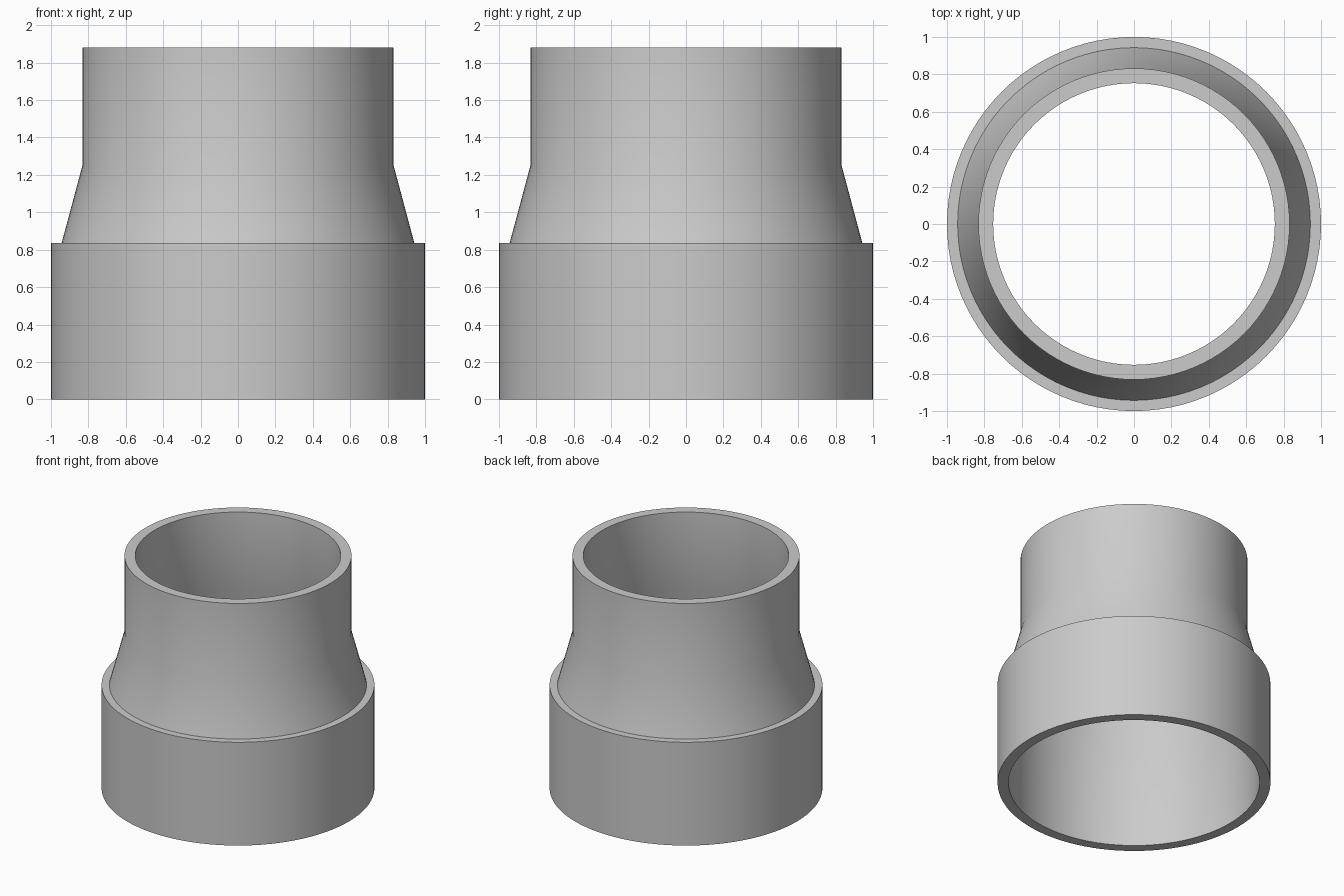
import bpy, bmesh, math

cube = bpy.data.objects.get("Cube")
if cube:
    bpy.data.objects.remove(cube, do_unlink=True)

SEGMENTS = 96

# Plain grey plastic
grey = bpy.data.materials.new("light_grey")
grey.use_nodes = True
colour = (0.6, 0.6, 0.6, 1)
grey.diffuse_color = colour
grey.node_tree.nodes["Principled BSDF"].inputs["Base Color"].default_value = colour


def lathe(name, profile, material):
    """Revolve a closed (radius, height) profile around z."""
    bm = bmesh.new()
    rings = []
    for i in range(SEGMENTS):
        a = 2 * math.pi * i / SEGMENTS
        rings.append([bm.verts.new((r * math.cos(a), r * math.sin(a), z))
                      for r, z in profile])
    n = len(profile)
    for i in range(SEGMENTS):
        here, there = rings[i], rings[(i + 1) % SEGMENTS]
        for j in range(n):
            k = (j + 1) % n
            bm.faces.new((here[j], there[j], there[k], here[k]))
    bmesh.ops.recalc_face_normals(bm, faces=bm.faces)
    mesh = bpy.data.meshes.new(name)
    bm.to_mesh(mesh)
    bm.free()
    mesh.materials.append(material)
    obj = bpy.data.objects.new(name, mesh)
    bpy.context.collection.objects.link(obj)
    bpy.ops.object.select_all(action="DESELECT")
    obj.select_set(True)
    bpy.context.view_layer.objects.active = obj
    bpy.ops.object.shade_smooth_by_angle(angle=math.radians(30))
    return obj


# Wide socket, ledge, tapered shoulder and narrow neck, hollow throughout
outer = [(1.0, 0), (1.0, 0.835), (0.943, 0.835), (0.832, 1.25), (0.832, 1.88)]
bore = [(0.753, 1.88), (0.753, 1.25), (0.92, 0.835), (0.92, 0)]
lathe("pipe_reducer", outer + bore, grey)
